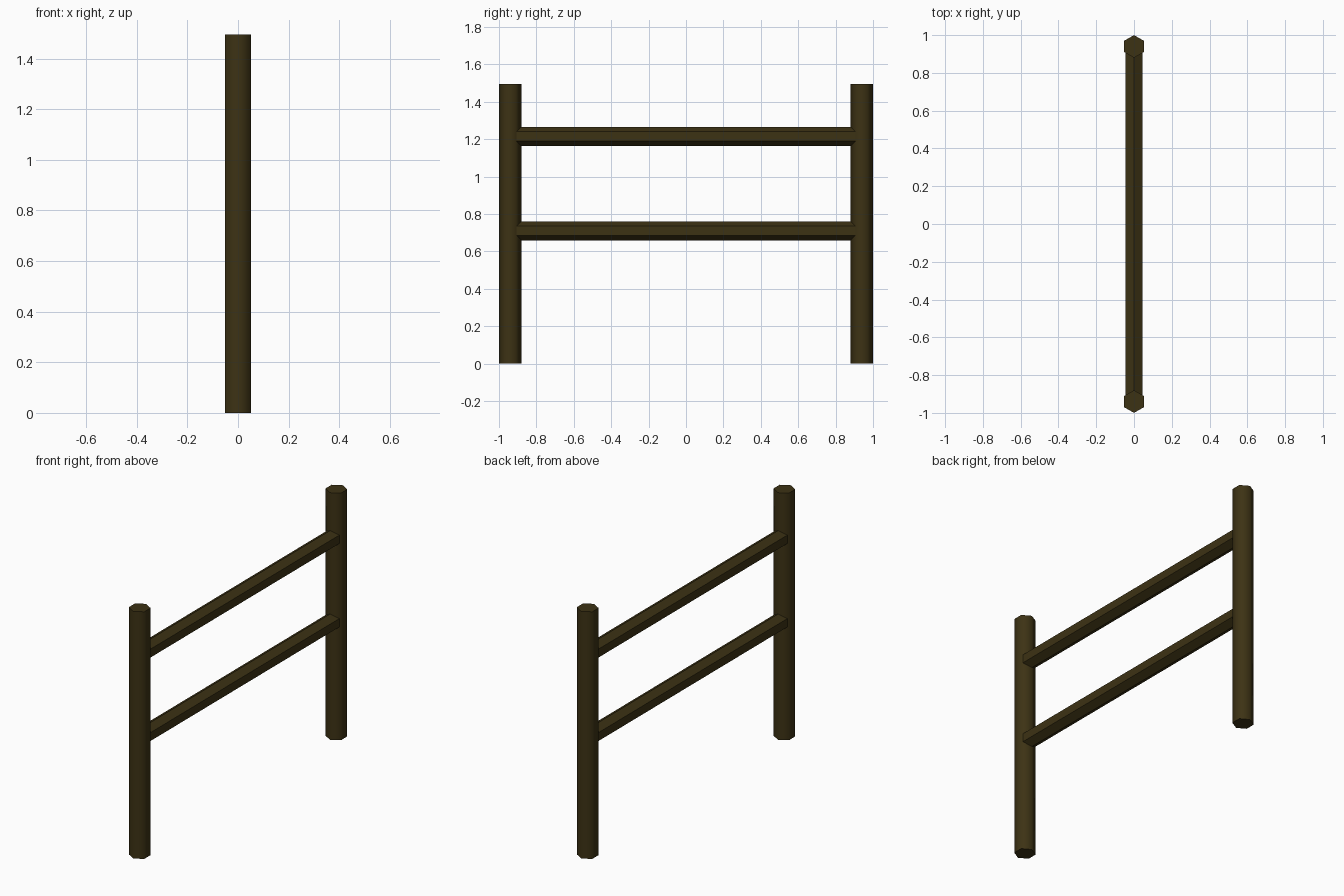
import bpy, math
from mathutils import Matrix

if "Cube" in bpy.data.objects:
    bpy.data.objects.remove(bpy.data.objects["Cube"])

wood = bpy.data.materials.new("dark brown wood")
wood.diffuse_color = (0.046, 0.032, 0.007, 1)
wood.use_nodes = True
wood.node_tree.nodes["Principled BSDF"].inputs["Base Color"].default_value = wood.diffuse_color


def hex_bar(name, radius, length, location, lay_down):
    """Six-sided bar, upright or lying along y with a ridge on top."""
    bpy.ops.mesh.primitive_cylinder_add(vertices=6, radius=radius, depth=length)
    ob = bpy.context.object
    ob.name = name
    if lay_down:
        ob.data.transform(Matrix.Rotation(math.radians(90), 4, 'X'))
    ob.location = location
    ob.data.materials.append(wood)
    return ob


# Upright posts, corners pointing along y, softly shaded sides
H = 1.495
for side, label in ((-1, "front"), (1, "back")):
    hex_bar(label + "_post", 0.06, H, (0, side * 0.94, H / 2), False)
    bpy.ops.object.shade_smooth_by_angle(angle=math.radians(65))

# Horizontal rails, flat shaded, ends buried in the posts
for z, label in ((0.71, "lower"), (1.215, "upper")):
    hex_bar(label + "_rail", 0.051, 1.81, (0, 0, z), True)
